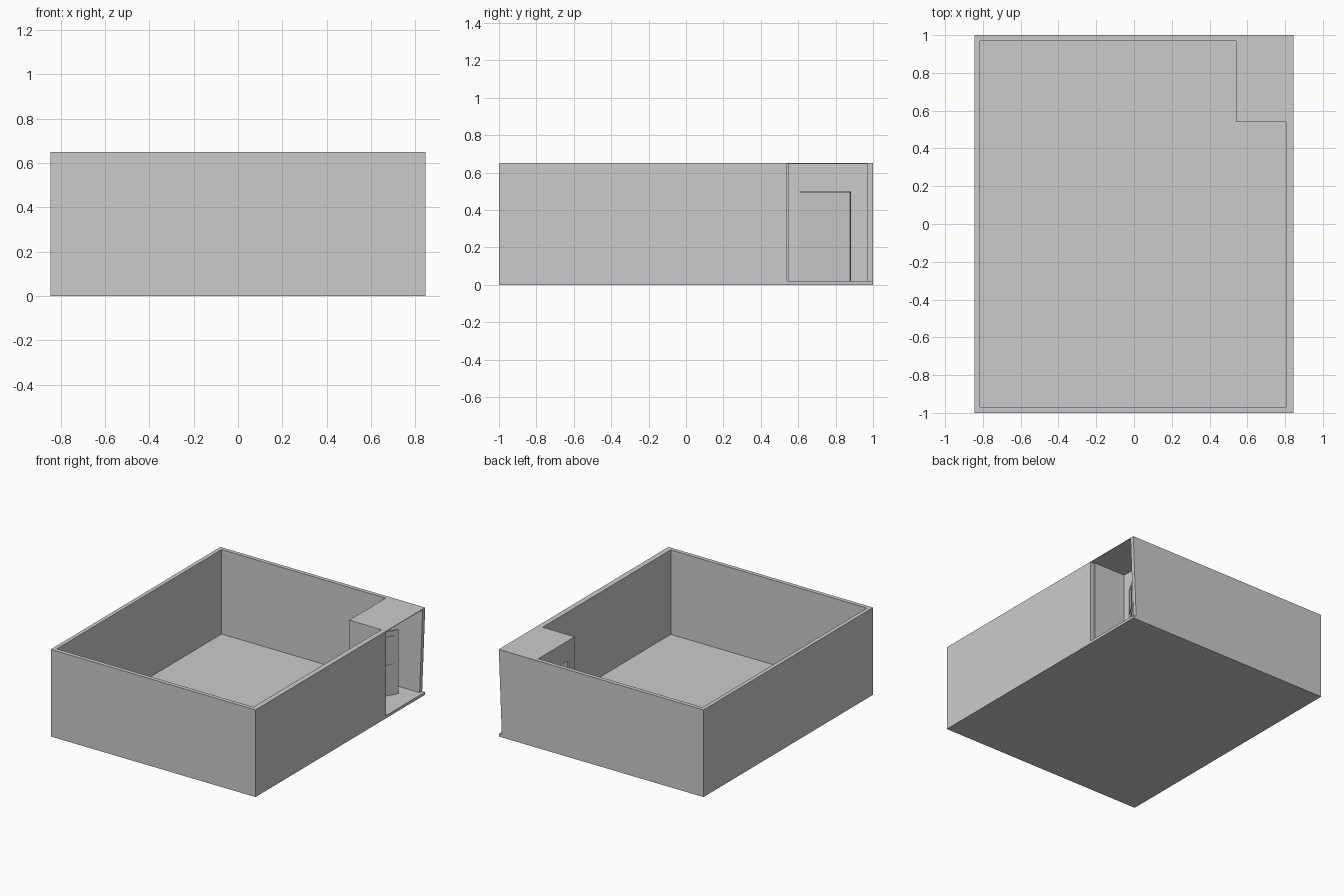
import bpy
import bmesh
from math import atan2, hypot
from mathutils import Matrix

cube = bpy.data.objects.get("Cube")
if cube:
    bpy.data.objects.remove(cube, do_unlink=True)

grey = bpy.data.materials.new("plain grey")
grey.use_nodes = True
colour = (0.6, 0.6, 0.6, 1)
grey.diffuse_color = colour
grey.node_tree.nodes["Principled BSDF"].inputs["Base Color"].default_value = colour


def add_box(bm, lo, hi):
    size = [b - a for a, b in zip(lo, hi)]
    mid = [(a + b) / 2 for a, b in zip(lo, hi)]
    mat = Matrix.Translation(mid) @ Matrix.Diagonal((*size, 1))
    return bmesh.ops.create_cube(bm, size=1, matrix=mat)["verts"]


def finish(bm, name):
    mesh = bpy.data.meshes.new(name)
    bm.to_mesh(mesh)
    bm.free()
    mesh.materials.append(grey)
    obj = bpy.data.objects.new(name, mesh)
    bpy.context.collection.objects.link(obj)
    return obj


def boxes(name, *parts):
    bm = bmesh.new()
    for lo, hi in parts:
        add_box(bm, lo, hi)
    return finish(bm, name)


X, Y, H = 0.845, 1.0, 0.65      # half width, half depth, wall height
FLOOR, WALL, SHEET = 0.02, 0.03, 0.012
NX, NY = 0.54, 0.54             # inner corner of the entrance porch
DOOR_LO, DOOR_HI, DOOR_TOP = 0.61, 0.88, 0.5

# Floor and the three plain outer walls
boxes("floor", ((-X + WALL, -Y + WALL, 0), (X, Y - WALL, FLOOR)))
boxes("front_wall", ((-X, -Y, 0), (X, -Y + WALL, H)))
boxes("left_side_wall", ((-X, -Y + WALL, 0), (-X + WALL, Y - WALL, H)))
boxes("right_side_wall", ((X - 0.04, -Y + WALL, 0), (X, NY, H)))

# Back wall, its free end leaning slightly in above the sill
bm = bmesh.new()
for v in add_box(bm, (-X, Y - WALL, FLOOR), (X, Y, H)):
    if v.co.x > 0 and v.co.z < H / 2:
        v.co.x -= 0.025
add_box(bm, (-X, Y - WALL, 0), (X, Y, FLOOR))
finish(bm, "back_wall")

# Porch walls with a doorway, and the thin porch roof
boxes("porch_partition", ((NX, NY, FLOOR), (X - 0.03, NY + SHEET, H)))
boxes("porch_door_wall",
      ((NX, NY + SHEET, FLOOR), (NX + SHEET, DOOR_LO, H)),
      ((NX, DOOR_HI, FLOOR), (NX + SHEET, Y - WALL, H)),
      ((NX, DOOR_LO, DOOR_TOP), (NX + SHEET, DOOR_HI, H)))
boxes("porch_roof", ((NX, NY, H - 0.004), (X, Y - WALL, H)))

# Door leaf standing ajar, with raised panels on both sides
dx, dy = 0.155, 0.27
width = hypot(dx, dy)
half = 0.006
bm = bmesh.new()
add_box(bm, (0, -half, FLOOR), (width, half, DOOR_TOP - 0.003))
for z0, z1 in ((0.06, 0.25), (0.29, 0.46)):
    for x0 in (0.03, 0.165):
        add_box(bm, (x0, -half - 0.004, z0), (x0 + 0.11, half + 0.004, z1))
door = finish(bm, "door")
door.location = (NX + SHEET, DOOR_LO, 0)
door.rotation_euler.z = atan2(dy, dx)
